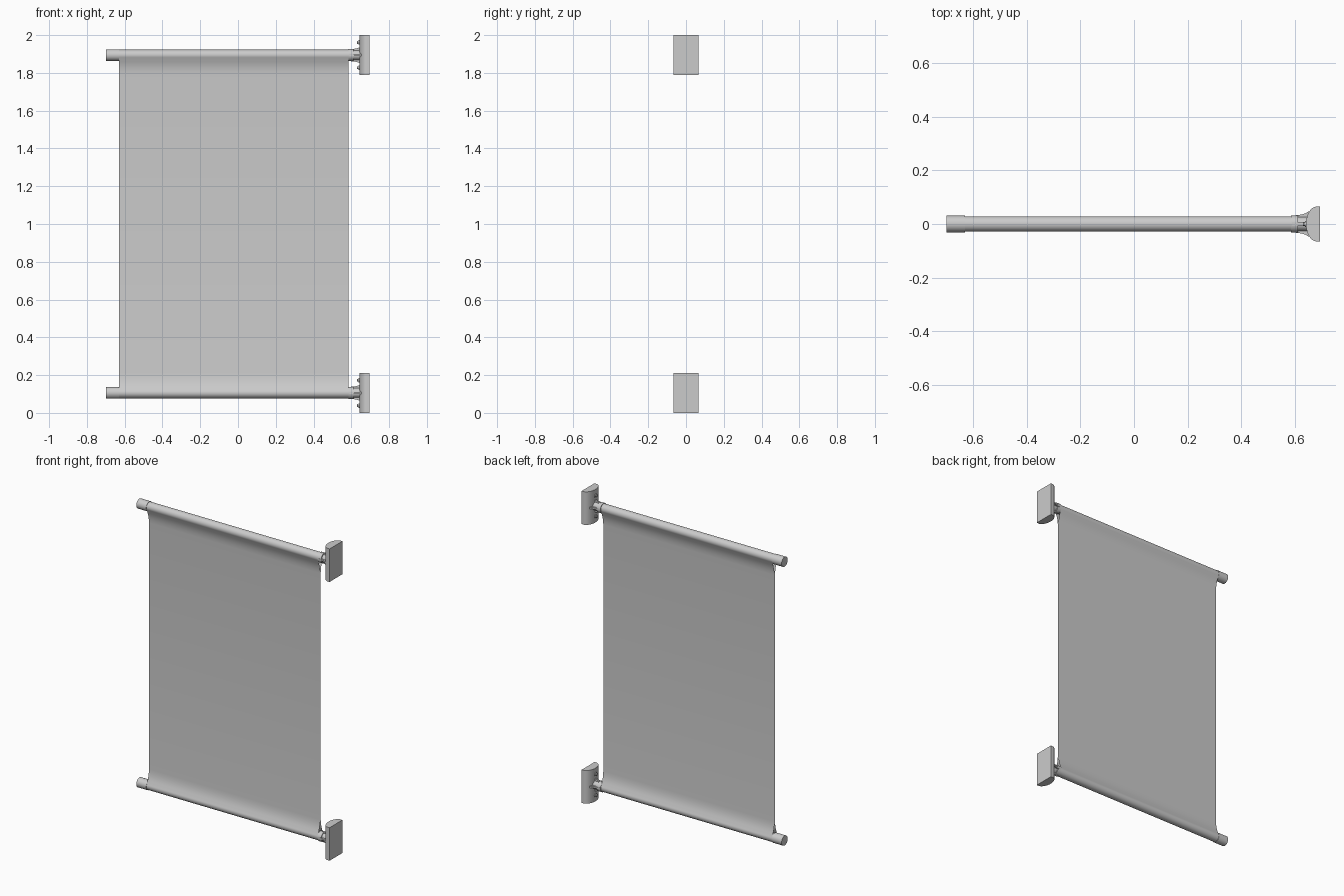
import bpy, bmesh
from math import sin, cos, pi, radians
from mathutils import Vector

if "Cube" in bpy.data.objects:
    bpy.data.objects.remove(bpy.data.objects["Cube"])

POLE_Z = (0.106, 1.894)


def finish(bm, name, angle=35):
    bmesh.ops.recalc_face_normals(bm, faces=bm.faces)
    me = bpy.data.meshes.new(name)
    bm.to_mesh(me)
    bm.free()
    ob = bpy.data.objects.new(name, me)
    bpy.context.collection.objects.link(ob)
    bpy.context.view_layer.objects.active = ob
    ob.select_set(True)
    bpy.ops.object.shade_smooth_by_angle(angle=radians(angle))
    ob.select_set(False)
    return ob


def prism(name, pts, offset, caps=True):
    """Extrude a closed 3D outline along offset."""
    bm = bmesh.new()
    a = [bm.verts.new(p) for p in pts]
    b = [bm.verts.new(Vector(p) + Vector(offset)) for p in pts]
    n = len(pts)
    for i in range(n):
        j = (i + 1) % n
        bm.faces.new((a[i], a[j], b[j], b[i]))
    if caps:
        bm.faces.new(a[::-1])
        bm.faces.new(b)
    return finish(bm, name)


def rod(name, x0, x1, r, z, y=0, sides=32):
    """Round bar along x."""
    ring = [(x0, y + r * cos(2 * pi * i / sides), z + r * sin(2 * pi * i / sides))
            for i in range(sides)]
    return prism(name, ring, (x1 - x0, 0, 0))


# banner: one cloth loop tapering from each pole sleeve to a thin sheet
R = 0.0285
half = [(R * cos(radians(a)), R * sin(radians(a))) for a in range(80, -31, -10)]
half += [(0.021, -0.024), (0.016, -0.036), (0.0115, -0.049),
         (0.0075, -0.064), (0.0045, -0.082), (0.0025, -0.105)]
side = [(y, POLE_Z[1] + z) for y, z in half]
side += [(y, POLE_Z[0] - z) for y, z in reversed(half)]
loop = [(0, POLE_Z[1] + R)] + side + [(0, POLE_Z[0] - R)]
loop += [(-y, z) for y, z in reversed(side)]
prism("banner_cloth", [(-0.63, y, z) for y, z in loop], (1.215, 0, 0), caps=False)

# wall block outline: flat back, elliptical front
block = [(0.695, -0.065), (0.695, 0.065)]
block += [(0.682 - 0.04 * cos(t), 0.065 * sin(t))
          for t in [pi / 2 - pi * i / 24 for i in range(25)]]

# flared gusset outline: distance along x, distance from the pole axis
fin = [(0.59, 0.02), (0.59, 0.032), (0.612, 0.033), (0.628, 0.036),
       (0.64, 0.040), (0.65, 0.046), (0.662, 0.046), (0.662, 0.02)]
T = 0.005

for label, z in zip(("lower", "upper"), POLE_Z):
    rod(label + "_pole", -0.69, 0.65, 0.026, z)
    rod(label + "_end_cap", -0.70, -0.63, 0.031, z)
    rod(label + "_collar", 0.585, 0.612, 0.032, z)
    prism(label + "_wall_block", [(x, y, z - 0.106) for x, y in block], (0, 0, 0.212))
    for s in (-1, 1):
        # gussets around the socket
        prism(label + "_side_gusset", [(x, s * d, z - T) for x, d in fin], (0, 0, 2 * T))
        prism(label + "_vertical_gusset", [(x, -T, z + s * d) for x, d in fin], (0, 2 * T, 0))
        # bolts with washers
        rod(label + "_bolt", 0.630, 0.65, 0.008, z + s * 0.067, sides=6)
        rod(label + "_washer", 0.638, 0.65, 0.012, z + s * 0.067, sides=16)
